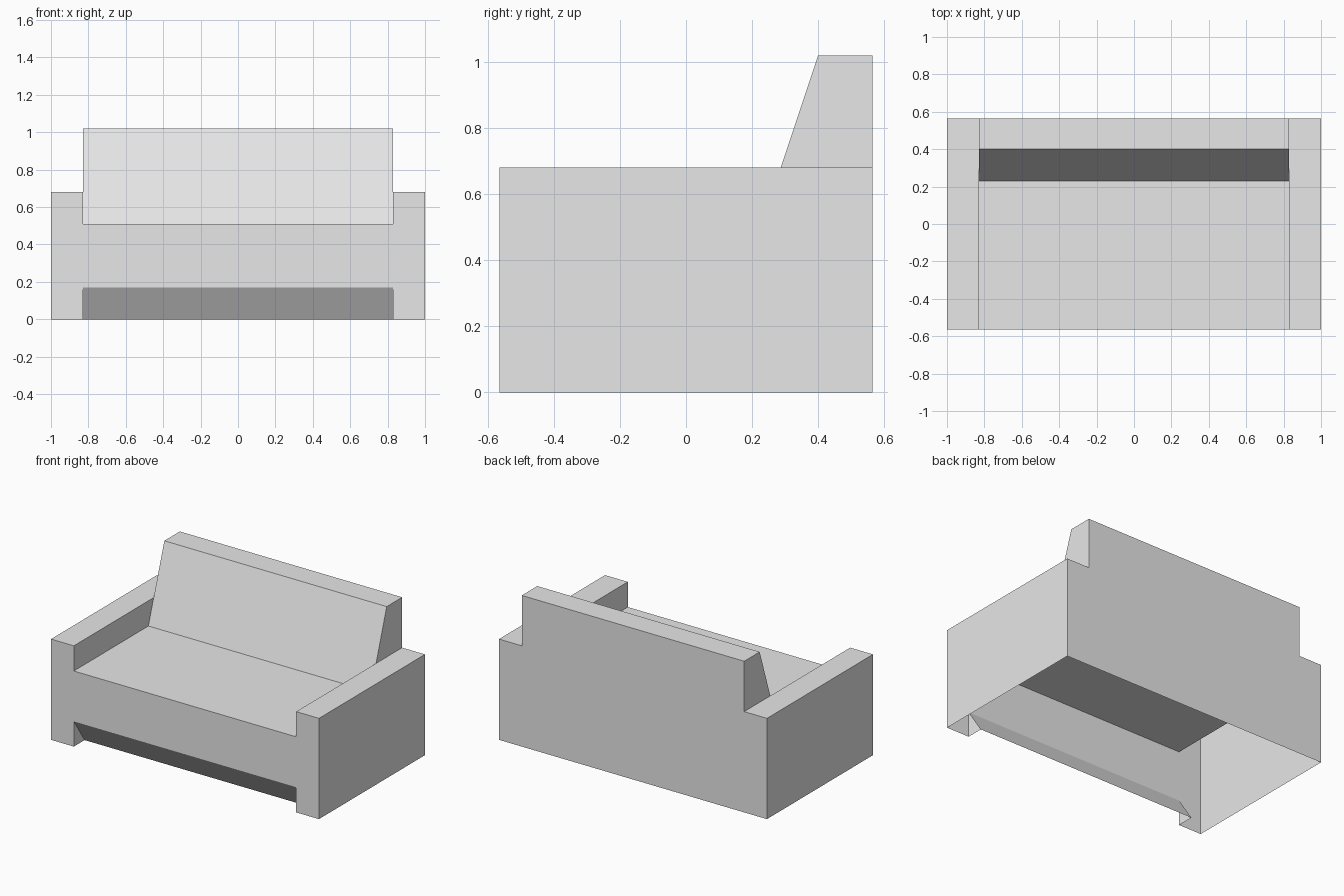
import bpy
import bmesh

if "Cube" in bpy.data.objects:
    bpy.data.objects.remove(bpy.data.objects["Cube"], do_unlink=True)

# Main dimensions
HALF_W, INNER, DEPTH = 1.0, 0.83, 0.565
ARM_Z, SEAT_Z, BACK_Z, KICK_Z = 0.68, 0.51, 1.02, 0.17
KICK_Y, BACK_LOW_Y, BACK_TOP_Y = -0.45, 0.23, 0.4
t = (ARM_Z - SEAT_Z) / (BACK_Z - SEAT_Z)
BACK_ARM_Y = BACK_LOW_Y + t * (BACK_TOP_Y - BACK_LOW_Y)

grey = bpy.data.materials.new("plain grey")
grey.use_nodes = True
colour = (0.8, 0.8, 0.8, 1)
grey.diffuse_color = colour
grey.node_tree.nodes["Principled BSDF"].inputs["Base Color"].default_value = colour

bm = bmesh.new()


def face(points):
    bm.faces.new([bm.verts.new(p) for p in points])


def side_faces(x, outline):
    """The same (y, z) outline on both sides of the sofa."""
    for s in (-1, 1):
        face([(s * x, y, z) for y, z in outline])


def span(profile):
    """Sweep an open (y, z) profile across the space between the arms."""
    for (y0, z0), (y1, z1) in zip(profile, profile[1:]):
        face([(-INNER, y0, z0), (INNER, y0, z0), (INNER, y1, z1), (-INNER, y1, z1)])


def symmetric_panel(y, half):
    """Upright panel from the right half of its (x, z) outline."""
    outline = half + [(-x, z) for x, z in reversed(half)]
    face([(x, y, z) for x, z in outline])


# Slanted kick board under the seat
span([(KICK_Y, 0), (-DEPTH, KICK_Z)])

# Seat, sloping backrest and its top
span([(-DEPTH, SEAT_Z), (BACK_LOW_Y, SEAT_Z), (BACK_ARM_Y, ARM_Z),
      (BACK_TOP_Y, BACK_Z), (DEPTH, BACK_Z)])
bmesh.ops.remove_doubles(bm, verts=bm.verts, dist=0.0005)
slope_fold = [e for e in bm.edges
              if all(abs(v.co.z - ARM_Z) < 0.001 for v in e.verts)]
bmesh.ops.dissolve_edges(bm, edges=slope_fold, use_verts=False)

# Front panel with arm fronts and feet
symmetric_panel(-DEPTH, [(INNER, KICK_Z), (INNER, 0), (HALF_W, 0),
                         (HALF_W, ARM_Z), (INNER, ARM_Z), (INNER, SEAT_Z)])

# Back panel
symmetric_panel(DEPTH, [(HALF_W, 0), (HALF_W, ARM_Z), (INNER, ARM_Z), (INNER, BACK_Z)])

# Outer arm walls, inner arm walls, backrest ends and feet cheeks
side_faces(HALF_W, [(-DEPTH, 0), (DEPTH, 0), (DEPTH, ARM_Z), (-DEPTH, ARM_Z)])
side_faces(INNER, [(-DEPTH, SEAT_Z), (BACK_LOW_Y, SEAT_Z),
                   (BACK_ARM_Y, ARM_Z), (-DEPTH, ARM_Z)])
side_faces(INNER, [(BACK_ARM_Y, ARM_Z), (DEPTH, ARM_Z),
                   (DEPTH, BACK_Z), (BACK_TOP_Y, BACK_Z)])
side_faces(INNER, [(-DEPTH, 0), (KICK_Y, 0), (-DEPTH, KICK_Z)])

# Arm tops
for s in (-1, 1):
    face([(s * INNER, -DEPTH, ARM_Z), (s * HALF_W, -DEPTH, ARM_Z),
          (s * HALF_W, DEPTH, ARM_Z), (s * INNER, DEPTH, ARM_Z),
          (s * INNER, BACK_ARM_Y, ARM_Z)])

# Weld the hollow shell, open underneath
bmesh.ops.remove_doubles(bm, verts=bm.verts, dist=0.0005)
bmesh.ops.recalc_face_normals(bm, faces=bm.faces)
mesh = bpy.data.meshes.new("sofa_shell")
bm.to_mesh(mesh)
bm.free()
mesh.materials.append(grey)
bpy.context.scene.collection.objects.link(bpy.data.objects.new("sofa_shell", mesh))
